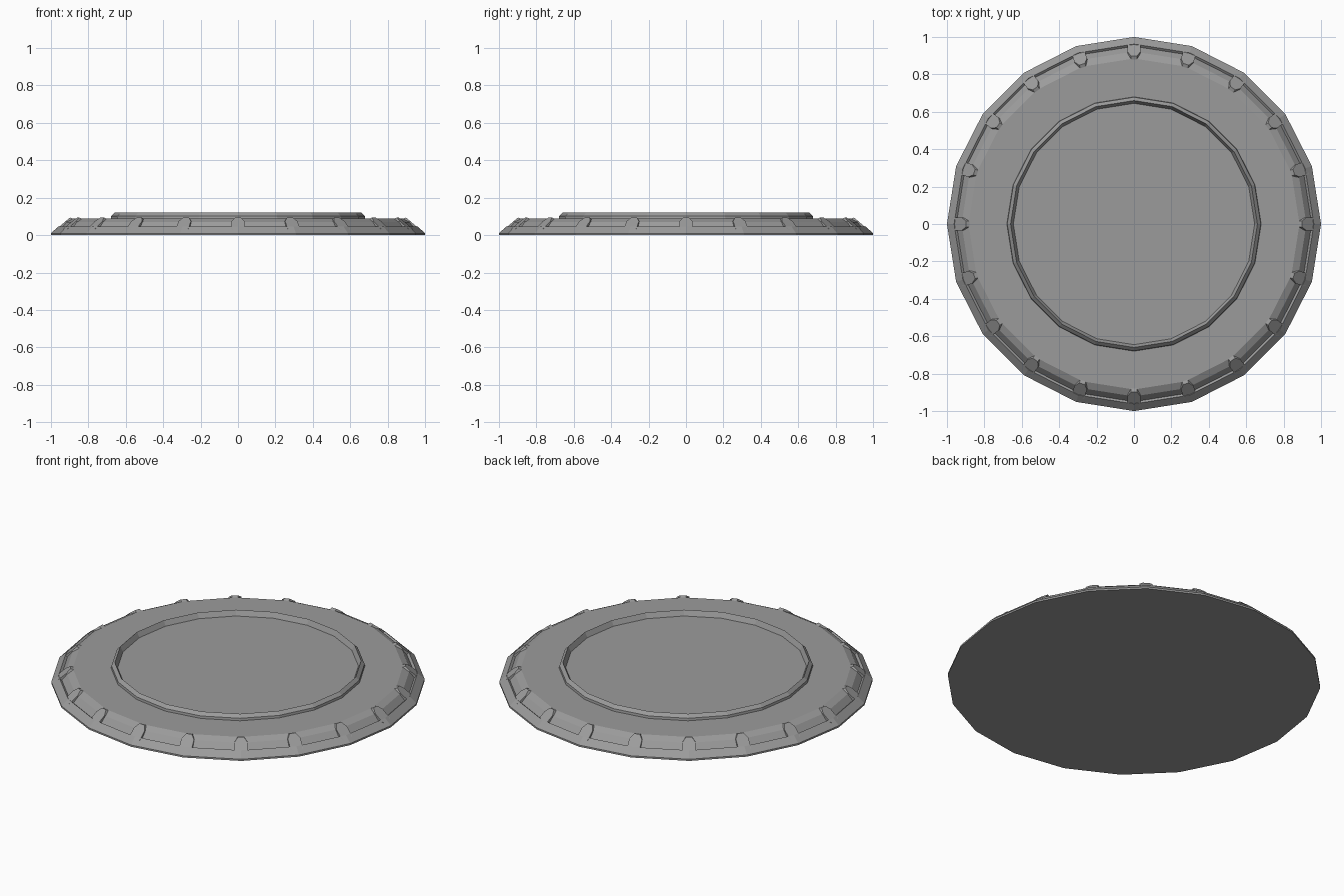
import bpy
import bmesh
from math import cos, sin, tau

SIDES = 20

old = bpy.data.objects.get("Cube")
if old:
    bpy.data.objects.remove(old, do_unlink=True)

grey = bpy.data.materials.new("stone grey")
grey.use_nodes = True
colour = (0.33, 0.33, 0.33, 1)
grey.diffuse_color = colour
grey.node_tree.nodes["Principled BSDF"].inputs["Base Color"].default_value = colour


def finish(name, bm):
    bmesh.ops.recalc_face_normals(bm, faces=bm.faces)
    mesh = bpy.data.meshes.new(name)
    bm.to_mesh(mesh)
    bm.free()
    mesh.materials.append(grey)
    obj = bpy.data.objects.new(name, mesh)
    bpy.context.collection.objects.link(obj)
    return obj


def turned(name, profile):
    """Turn a (radius, height) profile around z and cap both ends."""
    bm = bmesh.new()
    rings = []
    for r, z in profile:
        rings.append([bm.verts.new((r * cos(tau * i / SIDES), r * sin(tau * i / SIDES), z))
                      for i in range(SIDES)])
    for a, b in zip(rings, rings[1:]):
        for i in range(SIDES):
            j = (i + 1) % SIDES
            bm.faces.new((a[i], a[j], b[j], b[i]))
    bm.faces.new(rings[0])
    bm.faces.new(rings[-1])
    return finish(name, bm)


# Disc with a grooved sloping rim and a raised ridge around the centre
turned("round_platform", [
    (1.0, 0), (1.0, 0.01), (0.962, 0.045), (0.95, 0.035),
    (0.922, 0.07), (0.885, 0.088),
    (0.68, 0.088), (0.678, 0.102), (0.66, 0.12), (0.645, 0.09),
])

# Faceted studs lying on the slope at every corner of the rim
OUTLINE = [(0, 0.006), (0.25, 0.035), (0.75, 0.035), (1, 0.016)]
outline = OUTLINE + [(t, -w) for t, w in reversed(OUTLINE)]


def stud(name, angle):
    bm = bmesh.new()
    loops = []
    for dr, dz in ((0, 0), (-0.035, -0.012)):
        loop = []
        for t, w in outline:
            r = 0.993 - 0.095 * t + dr
            z = 0.014 + 0.08 * t + dz
            loop.append(bm.verts.new((r * cos(angle) - w * sin(angle),
                                      r * sin(angle) + w * cos(angle), z)))
        loops.append(loop)
    top, base = loops
    bm.faces.new(top)
    bm.faces.new(base)
    for i in range(len(top)):
        j = (i + 1) % len(top)
        bm.faces.new((top[i], top[j], base[j], base[i]))
    finish(name, bm)


for i in range(SIDES):
    stud(f"rim_stud_{i + 1}", tau * i / SIDES)
